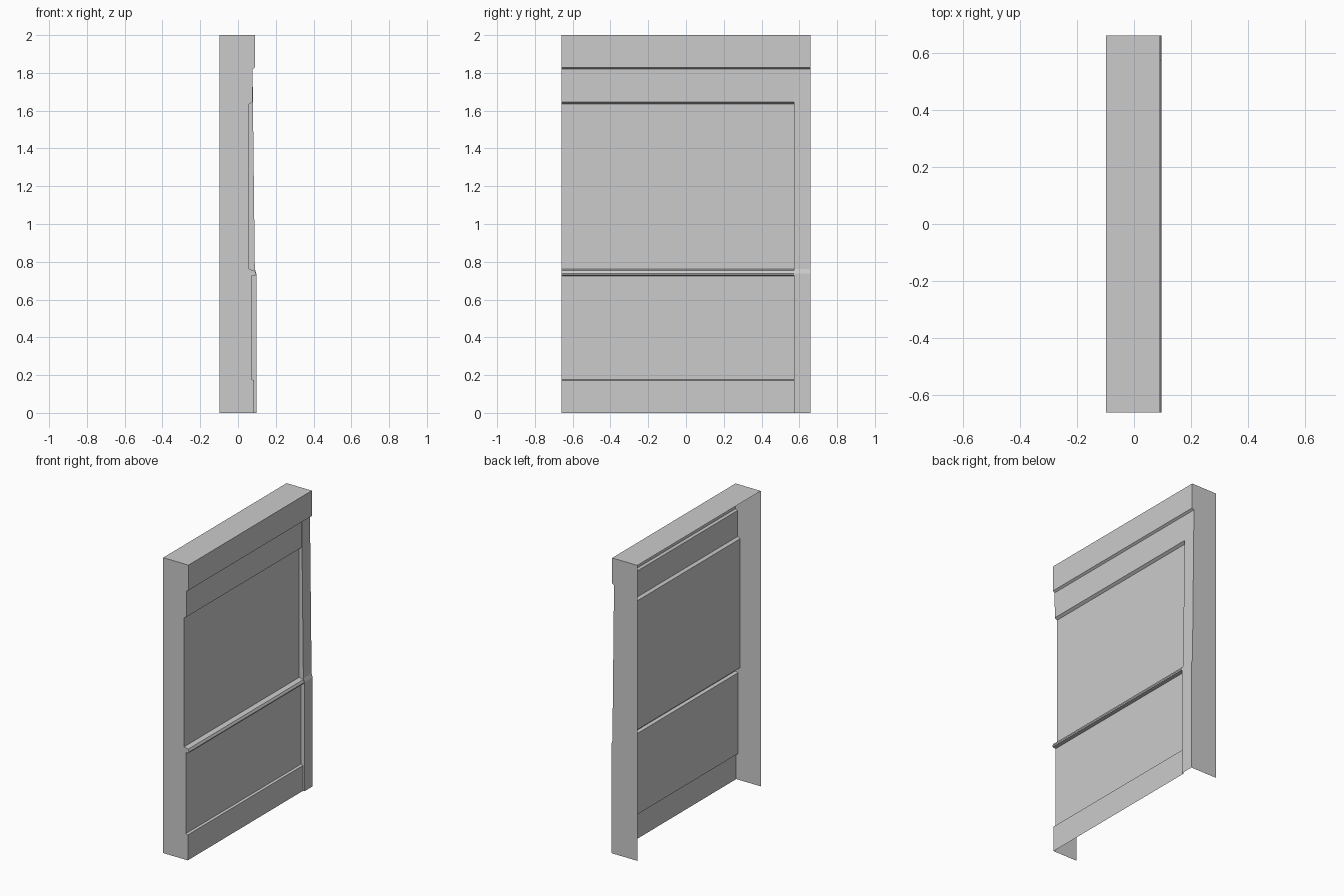
import bpy

if "Cube" in bpy.data.objects:
    bpy.data.objects.remove(bpy.data.objects["Cube"])

BACK, HALF, SPLIT = -0.098, 0.66, 0.572

# cross-sections (x, z), from top to bottom
rail = [(0.091, 2.0), (0.091, 1.829), (0.077, 1.82)]
panel = [(0.076, 1.645), (0.058, 1.634), (0.058, 0.761), (0.088, 0.753),
         (0.096, 0.737), (0.094, 0.729), (0.071, 0.725), (0.071, 0.177),
         (0.086, 0.172), (0.086, 0.0)]
stile = [(0.089, 0.763), (0.097, 0.737), (0.097, 0.0)]


def make(name, verts, faces):
    mesh = bpy.data.meshes.new(name)
    mesh.from_pydata(verts, [], faces)
    mesh.update()
    ob = bpy.data.objects.new(name, mesh)
    bpy.context.collection.objects.link(ob)
    return ob


def sweep(name, profile, y0, y1):
    """Run an open profile along y; faces look towards +x."""
    n = len(profile)
    verts = [(x, y, z) for y in (y0, y1) for x, z in profile]
    make(name, verts, [(i, i + 1, n + i + 1, n + i) for i in range(n - 1)])


def plate(name, outline, y, flip=False):
    """Flat sheet in the xz plane."""
    verts = [(x, y, z) for x, z in outline]
    order = list(range(len(verts)))
    make(name, verts, [order[::-1] if flip else order])


# front skin: top rail, recessed panels, side stile
sweep("top_rail", rail, -HALF, HALF)
sweep("recessed_panels", rail[-1:] + panel, -HALF, SPLIT)
sweep("side_stile", rail[-1:] + stile, SPLIT, HALF)

# reveal between panels and stile
plate("stile_reveal", rail[-1:] + panel + stile[::-1], SPLIT, True)

# side walls and top, back and bottom stay open
back = [(BACK, 0.0), (BACK, 2.0)]
plate("near_side_wall", rail + panel + back, -HALF, True)
plate("far_side_wall", rail + stile + back, HALF)
front_x = rail[0][0]
make("top_cap", [(BACK, -HALF, 2), (front_x, -HALF, 2),
                 (front_x, HALF, 2), (BACK, HALF, 2)], [(0, 1, 2, 3)])
